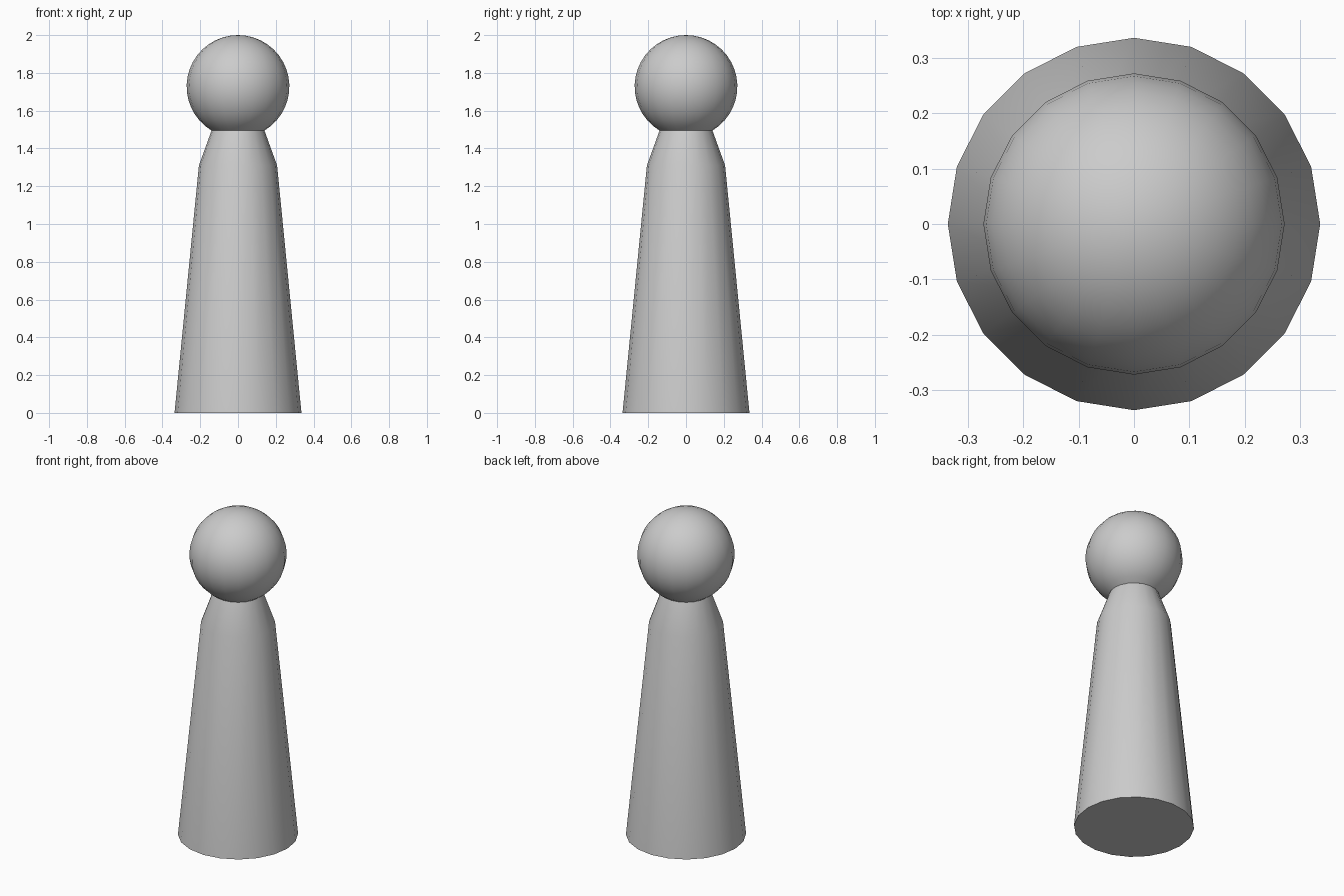
import bpy, bmesh, math

if "Cube" in bpy.data.objects:
    bpy.data.objects.remove(bpy.data.objects["Cube"])

SIDES = 20


def lathe(name, profile):
    """Revolve (radius, z) points around z; radius 0 becomes a pole."""
    bm = bmesh.new()
    rings = []
    for r, z in profile:
        if r < 1e-6:
            rings.append([bm.verts.new((0, 0, z))])
        else:
            rings.append([bm.verts.new((r * math.cos(math.tau * i / SIDES),
                                        r * math.sin(math.tau * i / SIDES), z))
                          for i in range(SIDES)])
    for a, b in zip(rings, rings[1:]):
        for i in range(SIDES):
            j = (i + 1) % SIDES
            if len(b) == 1:
                bm.faces.new((a[i], a[j], b[0]))
            else:
                bm.faces.new((a[i], a[j], b[j], b[i]))
    # flat cap under the lowest ring
    bm.faces.new(rings[0][::-1])
    bmesh.ops.recalc_face_normals(bm, faces=bm.faces)
    mesh = bpy.data.meshes.new(name)
    bm.to_mesh(mesh)
    bm.free()
    obj = bpy.data.objects.new(name, mesh)
    bpy.context.collection.objects.link(obj)
    bpy.ops.object.select_all(action='DESELECT')
    obj.select_set(True)
    bpy.context.view_layer.objects.active = obj
    bpy.ops.object.shade_smooth_by_angle(angle=math.radians(19))
    return obj


# Tapered body with sloped shoulders
NECK_R, NECK_Z = 0.14, 1.495
lathe("body", [(0.336, 0), (0.207, 1.31), (NECK_R, NECK_Z)])

# Round head, cut flat where it meets the neck
R, CZ, STEPS = 0.272, 1.728, 17
start = math.atan2(NECK_Z - CZ, NECK_R)
arc = [start + (math.pi / 2 - start) * k / STEPS for k in range(STEPS + 1)]
lathe("head", [(R * math.cos(t), CZ + R * math.sin(t)) for t in arc])
